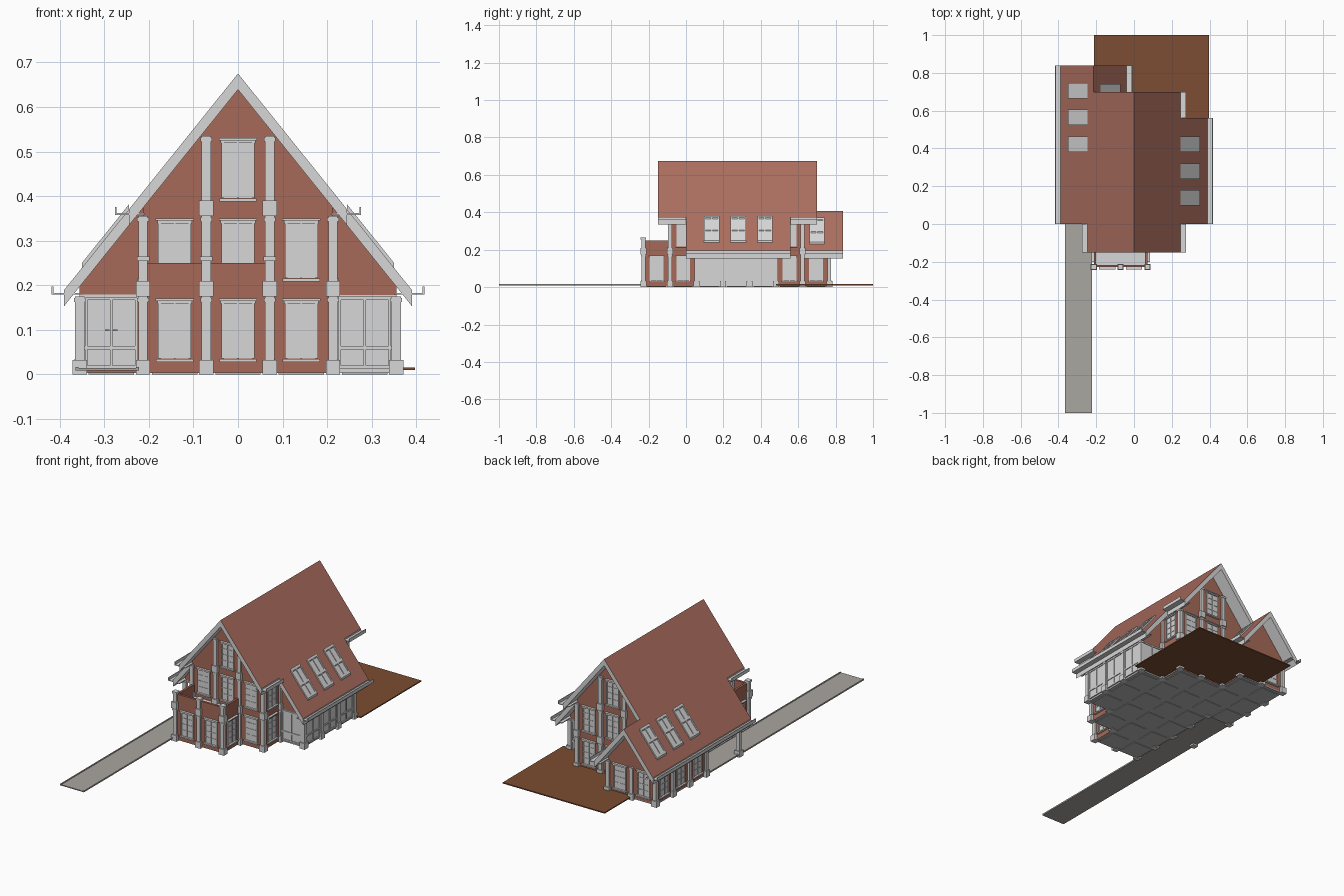
import bpy, bmesh, math
from mathutils import Matrix

if "Cube" in bpy.data.objects:
    bpy.data.objects.remove(bpy.data.objects["Cube"])

# ---- materials
def mat(name, r, g, b):
    m = bpy.data.materials.new(name)
    m.diffuse_color = (r, g, b, 1)
    m.use_nodes = True
    m.node_tree.nodes["Principled BSDF"].inputs["Base Color"].default_value = m.diffuse_color
    return m
TRIM = mat("pale_grey_trim", .68, .68, .68)
BRICK = mat("brick_red", .38, .142, .098)
ROOF = mat("roof_tile_red", .41, .155, .115)
PAVING = mat("driveway_grey", .40, .385, .355)
DECK = mat("terrace_brown", .20, .074, .032)
FLOOR = mat("floor_grey", .48, .48, .48)

# ---- helpers
def box(bm, x0, x1, y0, y1, z0, z1):
    m = Matrix.Translation(((x0+x1)/2, (y0+y1)/2, (z0+z1)/2)) @ Matrix.Diagonal((x1-x0, y1-y0, z1-z0, 1))
    bmesh.ops.create_cube(bm, size=1, matrix=m)

def prism(bm, profile, y0, y1):
    a = [bm.verts.new((x, y0, z)) for x, z in profile]
    b = [bm.verts.new((x, y1, z)) for x, z in profile]
    n = len(profile)
    bm.faces.new(a)
    bm.faces.new(b[::-1])
    for i in range(n):
        bm.faces.new((a[i], b[i], b[(i+1) % n], a[(i+1) % n]))

def to_mesh(bm, name, *mats):
    bmesh.ops.recalc_face_normals(bm, faces=bm.faces[:])
    if len(mats) > 1:                      # second material goes on upward slopes
        for f in bm.faces:
            f.material_index = int(f.normal.z > .3)
    me = bpy.data.meshes.new(name)
    bm.to_mesh(me)
    bm.free()
    for m in mats:
        me.materials.append(m)
    return me

def place(me, name, loc=(0, 0, 0), angle=0):
    o = bpy.data.objects.new(name, me)
    o.location = loc
    o.rotation_euler.z = math.radians(angle)
    bpy.context.collection.objects.link(o)

def part(name, boxes, *mats):
    bm = bmesh.new()
    for b in boxes:
        box(bm, *b)
    me = to_mesh(bm, name, *mats)
    place(me, name)
    return me

def solid(name, profile, y0, y1, *mats):
    bm = bmesh.new()
    prism(bm, profile, y0, y1)
    place(to_mesh(bm, name, *mats), name)

# ---- building grid and roof slope
X = lambda i: -.355 + .142*i
Y = lambda j: -.228 + .142*j
S, APEX = 1.245, .675
RIDGE2 = -.215                             # ridge of the rear wing
RZ2 = APEX + S*RIDGE2
main_z = lambda x: APEX - S*abs(x)
wing_z = lambda x: RZ2 - S*abs(x - RIDGE2)

# ---- brick bodies
U = .02
solid("main_house", [(X(1), .004), (X(4), .004), (X(4), main_z(X(4))-U), (0, APEX-U),
                     (X(1), main_z(X(1))-U)], Y(1), Y(6), BRICK)
solid("rear_wing", [(X(0), .004), (X(2), .004), (X(2), wing_z(X(2))-U), (RIDGE2, RZ2-U),
                    (X(0), wing_z(X(0))-U)], Y(6)-.02, Y(7), BRICK)
solid("left_aisle", [(X(0), .004), (X(1), .004), (X(1), main_z(X(1))-U), (X(0), main_z(X(0))-U)],
      Y(4), Y(6), BRICK)
for side, i, o, y1 in (("left", 1, 0, Y(4)), ("right", 4, 5, Y(5))):
    solid(side + "_aisle_gable", [(X(o), .178), (X(i), .178), (X(i), main_z(X(i))-U),
                                  (X(o), main_z(X(o))-U)], Y(2), y1, BRICK)
part("carport_ceiling", [(X(0), X(1), Y(2), Y(4), .172, .179)], TRIM)
part("conservatory", [(X(4), X(5), Y(2), Y(5), .004, .178)], TRIM)

# ---- front bay with balcony
part("front_bay", [(X(1), X(3), Y(0), Y(1), .004, .18)], BRICK)
part("balcony_floor", [(X(1)+.004, X(3)-.004, Y(0)+.004, Y(1), .18, .185)], TRIM)
part("balcony_parapet", [(X(1), X(3), Y(0), Y(0)+.012, .18, .25),
                         (X(1), X(1)+.012, Y(0), Y(1), .18, .25),
                         (X(3)-.012, X(3), Y(0), Y(1), .18, .25)], BRICK)

# ---- roof slabs: tiles on top, pale edges and underside
def slab(name, x0, x1, y0, y1, zf, lift=0, thick=.036, mats=(TRIM, ROOF)):
    solid(name, [(x0, zf(x0)+lift), (x1, zf(x1)+lift), (x1, zf(x1)+lift-thick),
                 (x0, zf(x0)+lift-thick)], y0, y1, *mats)
for s, side in ((-1, "left"), (1, "right")):
    slab("main_roof_" + side, 0, .245*s, -.15, .70, main_z)
slab("left_lower_roof", -.245, -.39, 0, .84, main_z)
slab("right_lower_roof", .245, .39, 0, .56, main_z)
slab("rear_wing_roof_left", RIDGE2, -.245, .70, .84, wing_z)
slab("rear_wing_roof_right", RIDGE2, -.04, Y(6)-.01, .84, wing_z)

# ---- skylights
def skylight(x0, x1, yc, zf):
    w = .041
    slab("skylight", x0, x1, yc-w, yc+w, zf, .005, .01, (TRIM,))
    for y in (yc-w+.004, yc, yc+w-.004):
        slab("skylight_bar", x0, x1, y-.004, y+.004, zf, .011, .012, (TRIM,))
    for x in (x0, (x0+x1)/2, x1-.008):
        slab("skylight_rail", x, x+.008, yc-w, yc+w, zf, .011, .012, (TRIM,))
for k in range(3):
    skylight(.245, .35, .138 + .142*k, main_z)
    skylight(-.35, -.245, .422 + .142*k, main_z)
skylight(-.178, -.072, .70, wing_z)

# ---- gutters: flat soffit and upright lip
def gutter(xi, xo, y0, y1, z):
    s = 1 if xo > xi else -1
    lo, hi = sorted((xi, xo))
    l0, l1 = sorted((xo, xo - s*.004))
    part("gutter", [(lo, hi, y0, y1, z-.002, z+.002), (l0, l1, y0, y1, z, z+.016)], TRIM)
for s in (-1, 1):
    gutter(.21*s, .276*s, -.15, 0, .36)
gutter(.21, .276, .56, .70, .36)
gutter(-.35, -.418, 0, .84, .181)
gutter(.35, .418, 0, .56, .181)
gutter(-.075, -.008, Y(6), .84, .181)

# ---- posts
def post_mesh(base0, base1):
    bm = bmesh.new()
    for r, z0, z1 in ((.016, base0, base1), (.0105, base1, .175), (.013, .163, .172)):
        box(bm, -r, r, -r, r, z0, z1)
    return to_mesh(bm, "post", TRIM)
ground_post, upper_post = post_mesh(0, .033), post_mesh(-.005, .03)
ground = [(1, 0), (2, 0), (3, 0), (1, 1), (3, 1), (4, 1), (0, 2), (1, 2), (4, 2), (5, 2), (1, 3), (5, 3),
          (0, 4), (1, 4), (5, 4), (0, 5), (4, 5), (5, 5), (0, 6), (2, 6), (3, 6), (4, 6), (0, 7), (1, 7), (2, 7)]
upper = [(1, 1), (2, 1), (3, 1), (4, 1), (1, 2), (4, 2), (4, 5), (2, 6), (3, 6), (4, 6)]
attic = [(2, 1), (3, 1), (2, 6), (3, 6)]
for me, pts, z in ((ground_post, ground, 0), (upper_post, upper, .18), (upper_post, attic, .36)):
    for i, j in pts:
        place(me, "post", (X(i), Y(j), z))
for i in (1, 2, 3):
    part("balcony_post", [(X(i)-r, X(i)+r, Y(0)-r, Y(0)+r, a, b) for r, a, b in
                          ((.016, .175, .21), (.0105, .21, .255), (.014, .255, .265))], TRIM)

# ---- windows (outward is local -y)
bm = bmesh.new()
box(bm, -.036, .036, -.003, .004, .036, .163)
for x, w in ((-.034, .003), (0, .002), (.034, .003)):
    box(bm, x-w, x+w, -.006, .002, .036, .163)
for z in (.068, .10, .132):
    box(bm, -.036, .036, -.005, .002, z-.0015, z+.0015)
box(bm, -.042, .042, -.012, .002, .028, .035)
box(bm, -.039, .039, -.009, .002, .159, .165)
box(bm, -.043, .043, -.013, .002, .165, .17)
window = to_mesh(bm, "window", TRIM)

# ---- large panels for conservatory and garage
bm = bmesh.new()
box(bm, -.06, .06, -.003, .004, .012, .175)
for x in (-.056, 0, .056):
    box(bm, x-.003, x+.003, -.007, .002, .012, .175)
for z in (.016, .06, .171):
    box(bm, -.06, .06, -.007, .002, z-.004, z+.004)
panel = to_mesh(bm, "wall_panel", TRIM)

FRONT, RIGHT, BACK, LEFT = 0, 90, 180, -90
for i, j, a, levels in [
        (1.5, 0, FRONT, (0,)), (2.5, 0, FRONT, (0,)), (3.5, 1, FRONT, (0, 1)),
        (1.5, 1, FRONT, (1,)), (2.5, 1, FRONT, (1, 2)),
        (1, .5, LEFT, (0,)), (1, 1.5, LEFT, (0, 1)),
        (0, 4.5, LEFT, (0,)), (0, 5.5, LEFT, (0,)), (0, 6.5, LEFT, (0,)),
        (3, .5, RIGHT, (0,)), (4, 1.5, RIGHT, (0, 1)), (4, 5.5, RIGHT, (0, 1)), (2, 6.5, RIGHT, (0,)),
        (.5, 7, BACK, (0,)), (1.5, 7, BACK, (0,)), (2.5, 6, BACK, (0, 1, 2)), (3.5, 6, BACK, (0, 1))]:
    for lv in levels:
        place(window, "window", (X(i), Y(j), .18*lv), a)
for i, j, a in [(4.5, 2, FRONT), (.5, 4, FRONT), (5, 2.5, RIGHT), (5, 3.5, RIGHT), (5, 4.5, RIGHT),
                (4.5, 5, BACK), (1, 2.5, LEFT), (1, 3.5, LEFT)]:
    place(panel, "wall_panel", (X(i), Y(j), 0), a)
part("garage_handles", [(X(.5)+d-.005, X(.5)+d+.005, Y(4)-.014, Y(4), .097, .101) for d in (-.009, .009)], FLOOR)

# ---- floor tiles under the house, driveway and terrace
tiles = []
for j, (a, b) in enumerate([(1, 3), (1, 4), (1, 5), (1, 5), (0, 5), (0, 4), (0, 2)]):
    for i in range(a, b):
        tiles.append((X(i), X(i+1), Y(j), Y(j+1), .003, .009))
        tiles.append((X(i)+.02, X(i+1)-.02, Y(j)+.02, Y(j+1)-.02, 0, .003))
part("floor_tiles", tiles, FLOOR)
part("driveway", [(-.365, -.222, -1, Y(4), .009, .014), (-.365, -.358, -1, Y(4), .009, .017),
                  (-.229, -.222, -1, Y(4), .009, .017)], PAVING)
part("terrace", [(X(1), .397, Y(5), 1, .01, .016)], DECK)
